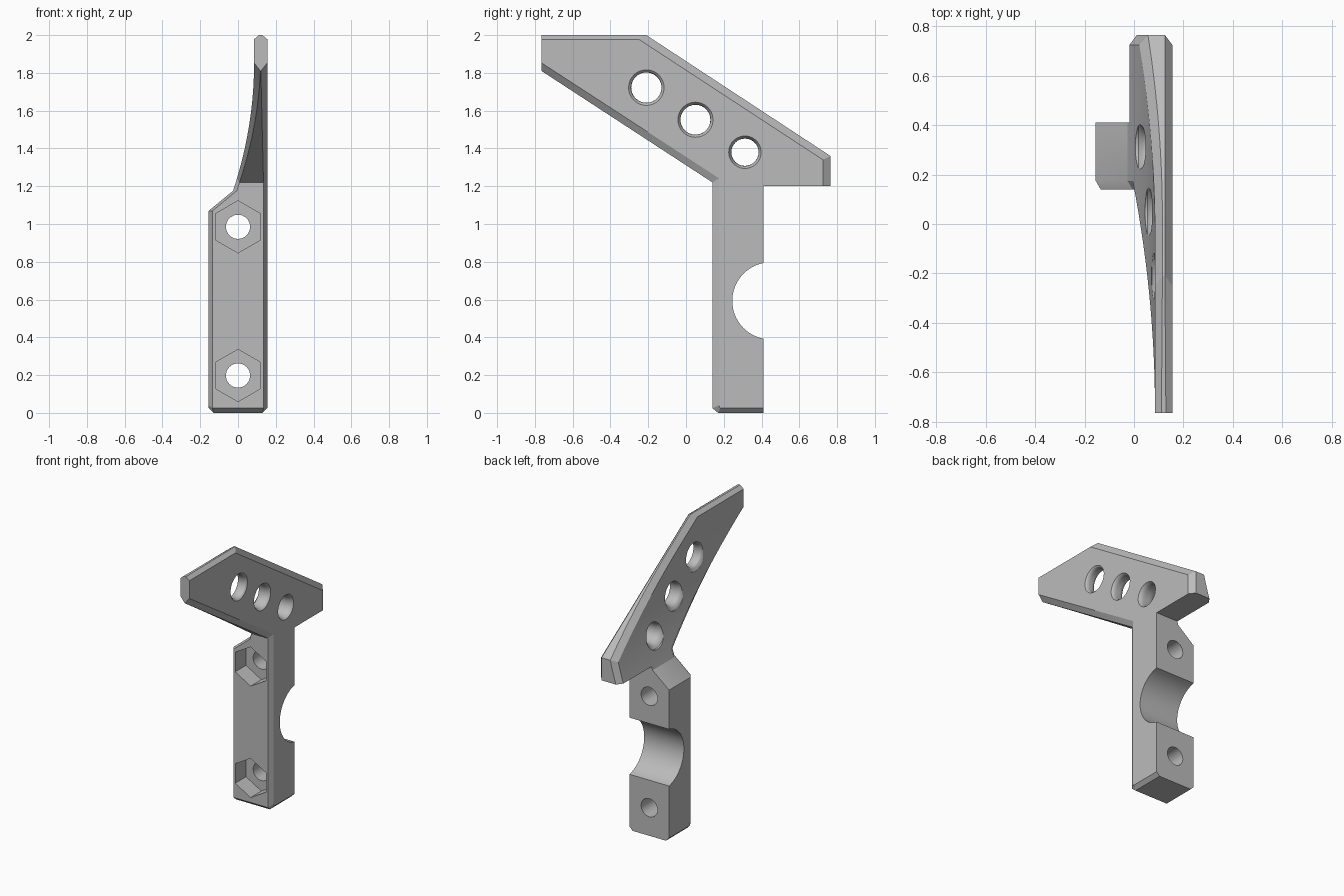
import bpy, bmesh
from math import pi, sin, cos, radians
from mathutils import Vector, Matrix

old = bpy.data.objects.get("Cube")
if old:
    bpy.data.objects.remove(old, do_unlink=True)

grey = bpy.data.materials.new("light_grey")
grey.use_nodes = True
colour = (0.5, 0.5, 0.5, 1)
grey.diffuse_color = colour
grey.node_tree.nodes["Principled BSDF"].inputs["Base Color"].default_value = colour

RIGHT = 0.155          # flat outer face
SHOULDER, NECK, BLADE = 1.07, 1.176, 1.85


def inner_x(z):
    """Inner face: straight clamp block, sloped shoulder, then a concave sweep."""
    if z <= SHOULDER:
        return -RIGHT
    if z <= NECK:
        return -RIGHT + 0.129 * (z - SHOULDER) / (NECK - SHOULDER)
    t = max(0, (BLADE - z) / (BLADE - NECK))
    return 0.085 - 0.111 * t * t


def make_object(name, bm):
    bmesh.ops.recalc_face_normals(bm, faces=bm.faces)
    mesh = bpy.data.meshes.new(name)
    bm.to_mesh(mesh)
    bm.free()
    mesh.materials.append(grey)
    obj = bpy.data.objects.new(name, mesh)
    bpy.context.scene.collection.objects.link(obj)
    return obj


def loft(rings):
    """Skin a list of closed rings and cap both ends."""
    bm = bmesh.new()
    rows = [[bm.verts.new(p) for p in ring] for ring in rings]
    for a, b in zip(rows, rows[1:]):
        for i in range(len(a)):
            j = (i + 1) % len(a)
            bm.faces.new((a[i], a[j], b[j], b[i]))
    bm.faces.new(rows[0])
    bm.faces.new(rows[-1][::-1])
    return bm


# Side outline: y, z, chamfer inset in y and z, chamfer depth in x
outline = [
    (-0.765, 2.0, 0, -0.022, 0.026), (-0.21, 2.0, -0.04, -0.022, 0.03),
    (0.765, 1.36, -0.04, -0.02, 0.03), (0.765, 1.2, -0.04, 0, 0.03),
    (0.41, 1.2, 0, 0, 0), (0.41, 0, 0, 0.025, 0.025),
    (0.17, 0, 0.01, 0.025, 0.025), (0.14, 0.025, 0.035, 0.015, 0.02),
    (0.14, 1.22, 0.035, 0.022, 0.02), (-0.765, 1.81, 0, 0.043, 0.034),
]
full = [(y, z, d) for y, z, _, _, d in outline]
inset = [(y + a, z + b) for y, z, a, b, _ in outline]
bm = loft([
    [(0, y, z) for y, z in inset],
    [(d, y, z) for y, z, d in full],
    [(RIGHT - d, y, z) for y, z, d in full],
    [(RIGHT, y, z) for y, z in inset],
])
bmesh.ops.remove_doubles(bm, verts=bm.verts, dist=1e-5)

# Slice by height, then bend the inner side to its curve
steps = 24
cuts = [SHOULDER] + [NECK + (BLADE - NECK) * i / steps for i in range(steps + 1)]
for z in cuts:
    bmesh.ops.bisect_plane(bm, geom=bm.verts[:] + bm.edges[:] + bm.faces[:],
                           plane_co=(0, 0, z), plane_no=(0, 0, 1), dist=1e-5)
for v in bm.verts:
    if v.co.x < 0.08:
        v.co.x += inner_x(v.co.z)
body = make_object("lever_bracket", bm)


def ring(axis, centre, radius, sides, turn=0):
    """Circle of points around the x or y axis."""
    pts = []
    for i in range(sides):
        a = turn + 2 * pi * i / sides
        u, w = radius * cos(a), radius * sin(a)
        pts.append(Vector(centre) + Vector((0, u, w) if axis == "x" else (u, 0, w)))
    return pts


cutters = []

# Flared finger holes through the blade
for y, z, r in ((-0.21, 1.722, 0.08), (0.05, 1.552, 0.079), (0.312, 1.38, 0.072)):
    mid = (inner_x(z) + RIGHT) / 2
    half = (RIGHT - inner_x(z)) / 2
    ts = [-1.6 + 0.2 * i for i in range(17)]
    rings = [ring("x", (mid + t * half, y, z), r + 0.014 * t ** 4 if abs(t) <= 1.2
                  else r + 0.03, 40) for t in ts]
    cutters.append(make_object("blade_hole_cutter", loft(rings)))

# Bolt holes with hexagonal nut pockets
for z in (0.198, 0.985):
    cutters.append(make_object("bolt_cutter", loft(
        [ring("y", (0, y, z), 0.064, 32) for y in (0.2, 0.5)])))
    cutters.append(make_object("nut_cutter", loft(
        [ring("y", (0, y, z), 0.138, 6, pi / 6) for y in (0.05, 0.26)])))

# Half-round bar clamp
cutters.append(make_object("bar_cutter", loft(
    [ring("x", (x, 0.449, 0.593), 0.204, 64) for x in (-0.3, 0.3)])))

for c in cutters:
    c.hide_render = True
    mod = body.modifiers.new(c.name, "BOOLEAN")
    mod.operation = "DIFFERENCE"
    mod.solver = "EXACT"
    mod.object = c

bpy.context.view_layer.objects.active = body
body.select_set(True)
for mod in list(body.modifiers):
    bpy.ops.object.modifier_apply(modifier=mod.name)
for c in cutters:
    bpy.data.objects.remove(c, do_unlink=True)
bpy.ops.object.shade_smooth_by_angle(angle=radians(20))
